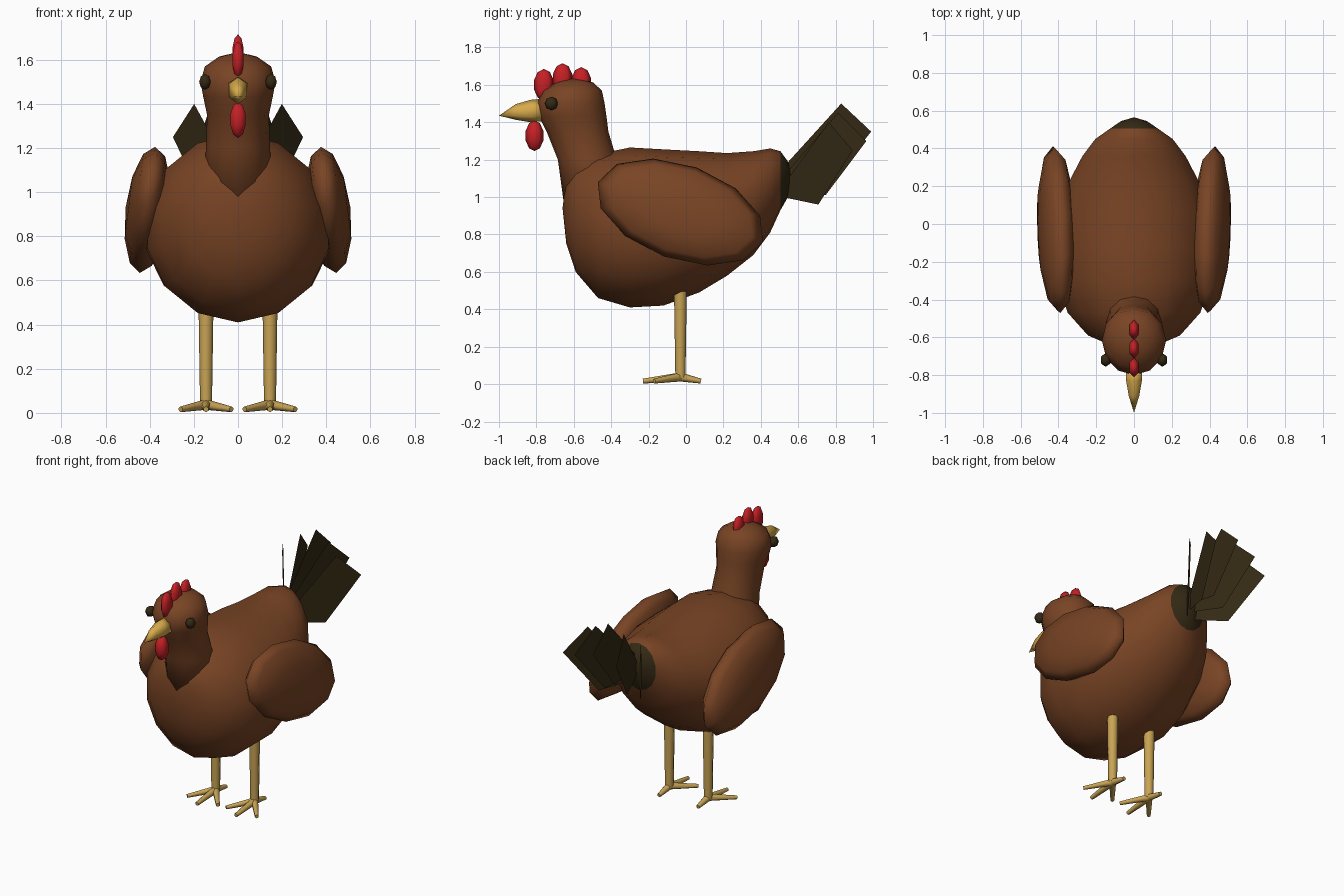
import bpy, bmesh, math
from mathutils import Matrix, Vector

if "Cube" in bpy.data.objects:
    bpy.data.objects.remove(bpy.data.objects["Cube"])


def material(name, rgb):
    m = bpy.data.materials.new(name)
    m.diffuse_color = (*rgb, 1)
    m.use_nodes = True
    m.node_tree.nodes["Principled BSDF"].inputs["Base Color"].default_value = m.diffuse_color
    return m


BROWN = material("chestnut_brown", (0.19, 0.058, 0.018))
DARK = material("dark_brown", (0.034, 0.022, 0.007))
RED = material("comb_red", (0.56, 0.014, 0.018))
BEAK = material("beak_yellow", (0.68, 0.40, 0.07))
LEG = material("leg_yellow", (0.58, 0.37, 0.09))


def finish(name, bm, mats, smooth=True):
    bmesh.ops.recalc_face_normals(bm, faces=bm.faces)
    me = bpy.data.meshes.new(name)
    bm.to_mesh(me)
    bm.free()
    for m in mats:
        me.materials.append(m)
    for p in me.polygons:
        p.use_smooth = smooth
    ob = bpy.data.objects.new(name, me)
    bpy.context.collection.objects.link(ob)
    return ob


def loft(rings, start=None, end=None):
    """Skin closed rings of points; close the ends with a pole point or a flat cap."""
    bm = bmesh.new()
    loops = [[bm.verts.new(p) for p in r] for r in rings]
    n = len(loops[0])
    for a, b in zip(loops, loops[1:]):
        for i in range(n):
            j = (i + 1) % n
            bm.faces.new((a[i], a[j], b[j], b[i]))
    for loop, pole in ((loops[0], start), (loops[-1], end)):
        if pole is None:
            bm.faces.new(loop)
        else:
            v = bm.verts.new(pole)
            for i in range(n):
                bm.faces.new((loop[i], loop[(i + 1) % n], v))
    return bm


def ring_y(y, top, bottom, half, n):
    """Upright oval in the xz plane."""
    mid, r = (top + bottom) / 2, (top - bottom) / 2
    return [(half * math.sin(2 * math.pi * i / n), y,
             mid - r * math.cos(2 * math.pi * i / n)) for i in range(n)]


def ring_z(z, front, back, half, n):
    """Level oval in the xy plane."""
    mid, r = (front + back) / 2, (back - front) / 2
    return [(half * math.sin(2 * math.pi * i / n),
             mid - r * math.cos(2 * math.pi * i / n), z) for i in range(n)]


def ball(name, mat, centre, size, seg, rings, rot=Matrix()):
    bm = bmesh.new()
    m = Matrix.Translation(centre) @ rot @ Matrix.Diagonal((*size, 1))
    bmesh.ops.create_uvsphere(bm, u_segments=seg, v_segments=rings, radius=1, matrix=m)
    return finish(name, bm, [mat])


def rod(name, mat, a, b, r1, r2, n):
    a, b = Vector(a), Vector(b)
    bm = bmesh.new()
    m = Matrix.Translation((a + b) / 2) @ (b - a).to_track_quat('Z', 'Y').to_matrix().to_4x4()
    bmesh.ops.create_cone(bm, cap_ends=True, segments=n, radius1=r1, radius2=r2,
                          depth=(b - a).length, matrix=m)
    ob = finish(name, bm, [mat])
    for p in ob.data.polygons:
        p.use_smooth = len(p.vertices) == 4
    return ob


# Body: y, top, bottom, half width
body_sections = [
    (-0.64, 1.10, 0.75, 0.13), (-0.59, 1.17, 0.60, 0.25), (-0.47, 1.23, 0.46, 0.36),
    (-0.30, 1.265, 0.41, 0.42), (-0.12, 1.255, 0.42, 0.43), (0.07, 1.245, 0.49, 0.41),
    (0.22, 1.235, 0.58, 0.355), (0.36, 1.245, 0.69, 0.28), (0.45, 1.26, 0.81, 0.21),
    (0.505, 1.245, 0.93, 0.13), (0.545, 1.19, 1.0, 0.07)]
body = finish("body", loft([ring_y(*s, 14) for s in body_sections],
                           (0, -0.66, 0.94), (0, 0.565, 1.10)), [BROWN, DARK])
for p in body.data.polygons:  # dark rump under the tail
    p.material_index = int(p.center.y > 0.505)

# Neck and head: z, front, back, half width
head_sections = [
    (0.98, -0.655, -0.30, 0.16), (1.20, -0.685, -0.37, 0.145), (1.35, -0.745, -0.415, 0.14),
    (1.43, -0.785, -0.425, 0.157), (1.50, -0.80, -0.435, 0.17), (1.57, -0.765, -0.45, 0.15),
    (1.615, -0.69, -0.50, 0.085)]
finish("neck_and_head", loft([ring_z(*s, 12) for s in head_sections],
                             (0, -0.5, 0.95), (0, -0.60, 1.635)), [BROWN])

# Beak, drooping to its tip
finish("beak", loft([ring_y(-0.77, 1.525, 1.405, 0.05, 6), ring_y(-0.83, 1.52, 1.40, 0.048, 6),
                     ring_y(-0.91, 1.497, 1.413, 0.032, 6)], None, (0, -1.0, 1.435)), [BEAK])

# Comb and wattle
for i, (y, z) in enumerate([(-0.76, 1.60), (-0.66, 1.63), (-0.56, 1.61)]):
    ball(f"comb_{i + 1}", RED, (0, y, z), (0.03, 0.055, 0.085), 6, 5)
ball("wattle", RED, (0, -0.81, 1.328), (0.042, 0.05, 0.082), 6, 5)

# Tail: a fan of flat feathers; outline is distance from pivot, height
feather = [(0.02, 1.10), (0.26, 1.06), (0.49, 1.35), (0.33, 1.50), (0.03, 1.17)]
for i in range(-2, 3):
    a, drop = math.radians(18.5 * i), 0.05 * abs(i)
    bm = bmesh.new()
    bm.faces.new([bm.verts.new((r * math.sin(a), 0.5 + r * math.cos(a), z - drop))
                  for r, z in feather])
    finish(f"tail_feather_{i + 3}", bm, [DARK], False)

for side, s in (("left", -1), ("right", 1)):
    # Eye
    ball(f"{side}_eye", DARK, (s * 0.15, -0.72, 1.50), (0.03, 0.036, 0.036), 6, 4)
    # Wing, tilted down to the rear and leaning out at the bottom
    turn = (Matrix.Rotation(math.radians(-7 * s), 4, 'Y')
            @ Matrix.Rotation(math.radians(-20), 4, 'X')
            @ Matrix.Diagonal((0.1, 0.47, 0.255, 1))
            @ Matrix.Rotation(math.pi / 2, 4, 'Y'))
    ball(f"{side}_wing", BROWN, (s * 0.41, -0.03, 0.92), (1, 1, 1), 12, 6, turn)
    # Leg and toes
    x, y = s * 0.145, -0.03
    rod(f"{side}_leg", LEG, (x, y, 0.035), (x, y, 0.495), 0.027, 0.034, 8)
    for name, dx, dy in (("middle", 0, -0.20), ("inner", -0.115 * s, -0.14),
                         ("outer", 0.115 * s, -0.14), ("rear", 0, 0.11)):
        rod(f"{side}_{name}_toe", LEG, (x, y, 0.038), (x + dx, y + dy, 0.016),
            0.024, 0.013, 6)
